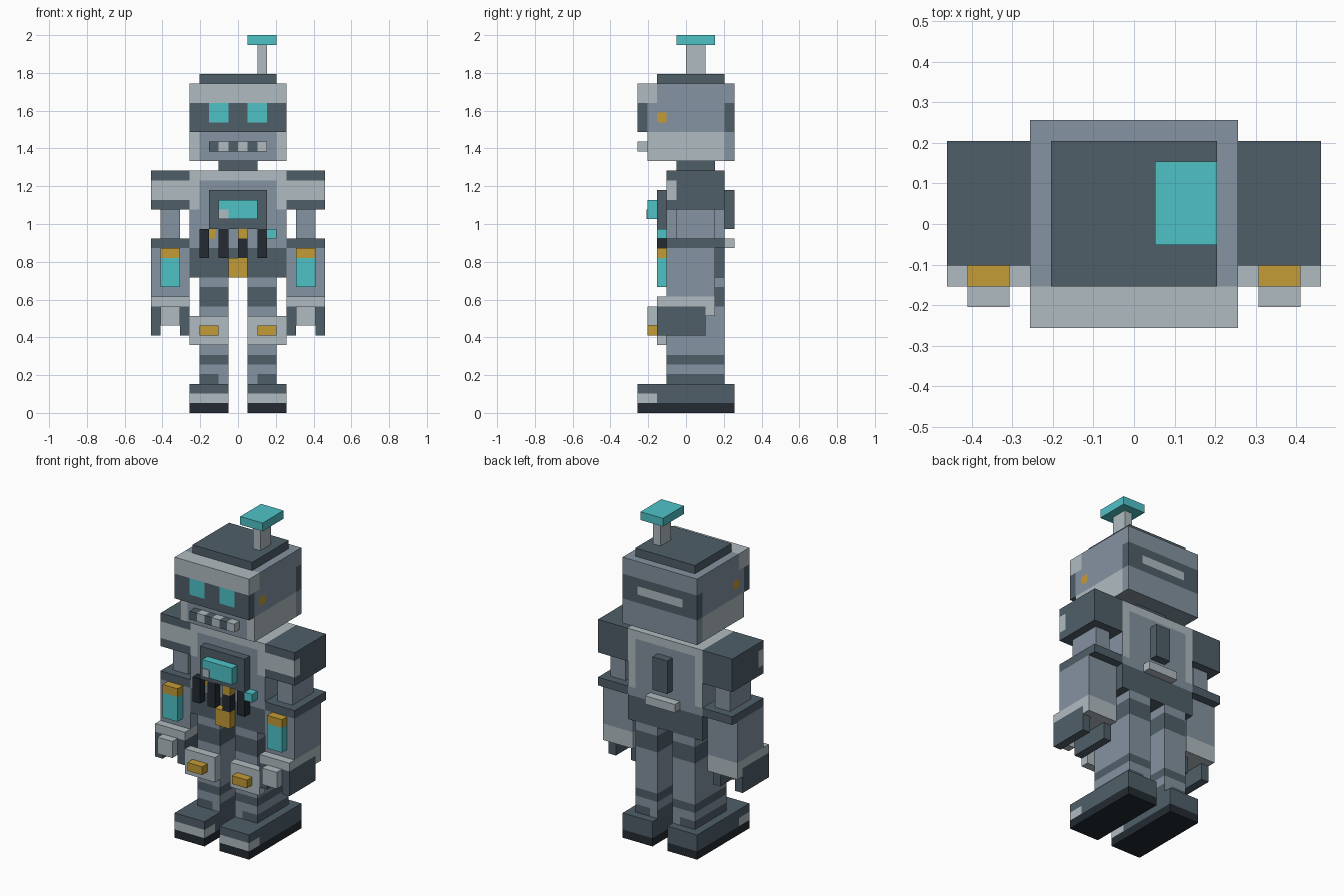
import bpy, bmesh
from mathutils import Vector

if "Cube" in bpy.data.objects:
    bpy.data.objects.remove(bpy.data.objects["Cube"])

U = 2 / 39  # one block; all sizes below are in blocks


def lin(c):
    c /= 255
    return c / 12.92 if c <= 0.04045 else ((c + 0.055) / 1.055) ** 2.4


COLOURS = {
    "dark_grey": (80, 95, 105), "mid_grey": (133, 147, 161),
    "light_grey": (176, 187, 192), "teal": (79, 194, 198),
    "gold": (196, 155, 54), "black": (35, 43, 49),
}
MATS = {}
for key, rgb in COLOURS.items():
    m = bpy.data.materials.new(key)
    m.diffuse_color = (*[lin(v) for v in rgb], 1)
    m.use_nodes = True
    m.node_tree.nodes["Principled BSDF"].inputs["Base Color"].default_value = m.diffuse_color
    MATS[key] = m
D, M, L, T, G, K = COLOURS


def box(name, x, y, z, colour, rule=None):
    """Box from ranges in blocks; rule(ax, y, z, n) picks a colour per block face."""
    x = sorted(x)
    bm = bmesh.new()
    bmesh.ops.create_cube(bm, size=1)
    for v in bm.verts:
        for i, r in enumerate((x, y, z)):
            v.co[i] = r[0] if v.co[i] < 0 else r[1]
    names = [colour]
    if rule:
        for i, r in enumerate((x, y, z)):
            n = Vector((0, 0, 0))
            n[i] = 1
            for k in range(int(r[0]) + 1, int(r[1])):
                bmesh.ops.bisect_plane(bm, geom=bm.verts[:] + bm.edges[:] + bm.faces[:],
                                       plane_co=n * k, plane_no=n)
        bm.normal_update()
        for f in bm.faces:
            c = f.calc_center_median()
            col = rule(abs(c.x), c.y, c.z, f.normal) or colour
            if col not in names:
                names.append(col)
            f.material_index = names.index(col)
    bmesh.ops.scale(bm, vec=(U, U, U), verts=bm.verts)
    me = bpy.data.meshes.new(name)
    bm.to_mesh(me)
    bm.free()
    for n in names:
        me.materials.append(MATS[n])
    ob = bpy.data.objects.new(name, me)
    bpy.context.collection.objects.link(ob)
    return ob


# colour rules for the painted parts
def foot_rule(ax, y, z, n):
    if z < 1:
        return K
    if 1 < z < 2 and y < -3 and n.z == 0 and n.y < 0.5:
        return L


def leg_rule(ax, y, z, n):
    if 5 < z < 6 or 11 < z < 13:
        return D
    if z < 4 and (abs(n.x) > 0.5 or ax > 2):
        return D


def shoulder_rule(ax, y, z, n):
    if 22 < z < 24 and (n.y < -0.5 or (abs(n.x) > 0.5 and y < -1)):
        return L


def torso_rule(ax, y, z, n):
    if n.z > 0.5:
        return L
    if n.y < -0.5 and (z > 24 or (ax > 4 and z > 21)):
        return L
    if n.y > 0.5 and (z > 24 or (ax > 4 and z > 18)):
        return L


def head_rule(ax, y, z, n):
    if n.z > 0.5:
        return L if y < -3 else M
    if n.y < -0.5:
        return L if ax > 4 else M
    if n.y > 0.5 and 29 < z < 32:
        return L if ax < 3 and 30 < z < 31 else D
    if abs(n.x) > 0.5:
        if z < 29 and y < 4:
            return L
        if 29 < z < 32 and y > 4:
            return D
        if z > 32 and y < -3:
            return L
        if 30 < z < 31 and -3 < y < -2:
            return G


def visor_rule(ax, y, z, n):
    if n.y < -0.5 and 1 < ax < 3 and z > 30:
        return T


# legs and arms, mirrored left and right
for s, side in ((-1, "left"), (1, "right")):
    def part(name, x, y, z, colour, rule=None):
        box(f"{side}_{name}", (s * x[0], s * x[1]), y, z, colour, rule)

    part("foot", (1, 5), (-5, 5), (0, 3), D, foot_rule)
    part("leg", (1, 4), (-2, 4), (3, 14), M, leg_rule)
    part("knee_pad", (1, 5), (-3, -2), (7, 10), L)
    part("knee_stud", (2, 4), (-4, -3), (8, 9), G)
    part("shoulder", (5, 9), (-2, 4), (21, 25), D, shoulder_rule)
    part("upper_arm", (6, 8), (-1, 3), (18, 21), M)
    part("elbow_cuff", (5, 9), (-2, 4), (17, 18), D)
    part("forearm", (5, 9), (-2, 3), (12, 17), M)
    part("arm_light", (6, 8), (-3, -2), (13, 16), T)
    part("arm_light_cap", (6, 8), (-3, -2), (16, 17), G)
    part("wrist", (5, 9), (-3, 3), (11, 12), L)
    part("palm", (6, 8), (-3, 2), (10, 11), L)
    part("palm_heel", (5, 9), (2, 3), (10, 11), L)
    part("outer_finger", (8, 9), (-3, 2), (8, 11), D)
    part("inner_finger", (5, 6), (-3, 2), (8, 11), D)
    part("thumb", (6, 8), (-4, -3), (9, 11), L)

# body
box("pelvis", (-5, 5), (-2, 4), (14, 17), D)
box("torso", (-5, 5), (-2, 4), (17, 25), M, torso_rule)
box("buckle", (-1, 1), (-3, -2), (14, 16), G)
box("chest_panel", (-3, 3), (-3, -2), (19, 23), D)
box("chest_screen", (-2, 2), (-4, -3), (20, 22), T,
    lambda ax, y, z, n: None)
box("screen_glint", (-2, -1), (-4.08, -4), (20, 21), L)
for i, x in enumerate((-4, -2, 0, 2)):
    box(f"belt_tab_{i + 1}", (x, x + 1), (-3, -2), (16, 18 if x == 0 else 19), K)
box("belt_tab_cap", (0, 1), (-3, -2), (18, 19), G)
box("belt_gold_mark", (-3, -2.3), (-2.08, -2), (18, 19), G)
box("belt_button", (3, 4), (-3, -2), (18, 19), T)
box("back_box", (-1, 1), (4, 5), (19, 23), D)
box("back_bar", (-2, 2), (4, 5), (17, 18), L)
box("neck", (-2, 2), (-1, 3), (25, 26), D)

# head
box("head", (-5, 5), (-4, 5), (26, 34), M, head_rule)
box("visor", (-5, 5), (-5, -4), (29, 32), D, visor_rule)
box("brow", (-5, 5), (-5, -4), (32, 34), L)
for i in range(6):
    box(f"tooth_{i + 1}", (i - 3, i - 2), (-5, -4), (27, 28), L if i % 2 else D)
box("head_cap", (-4, 4), (-3, 4), (34, 35), D)
box("antenna_rod", (2, 3), (0, 2), (35, 38), L)
box("antenna_plate", (1, 4), (-1, 3), (38, 39), T)
